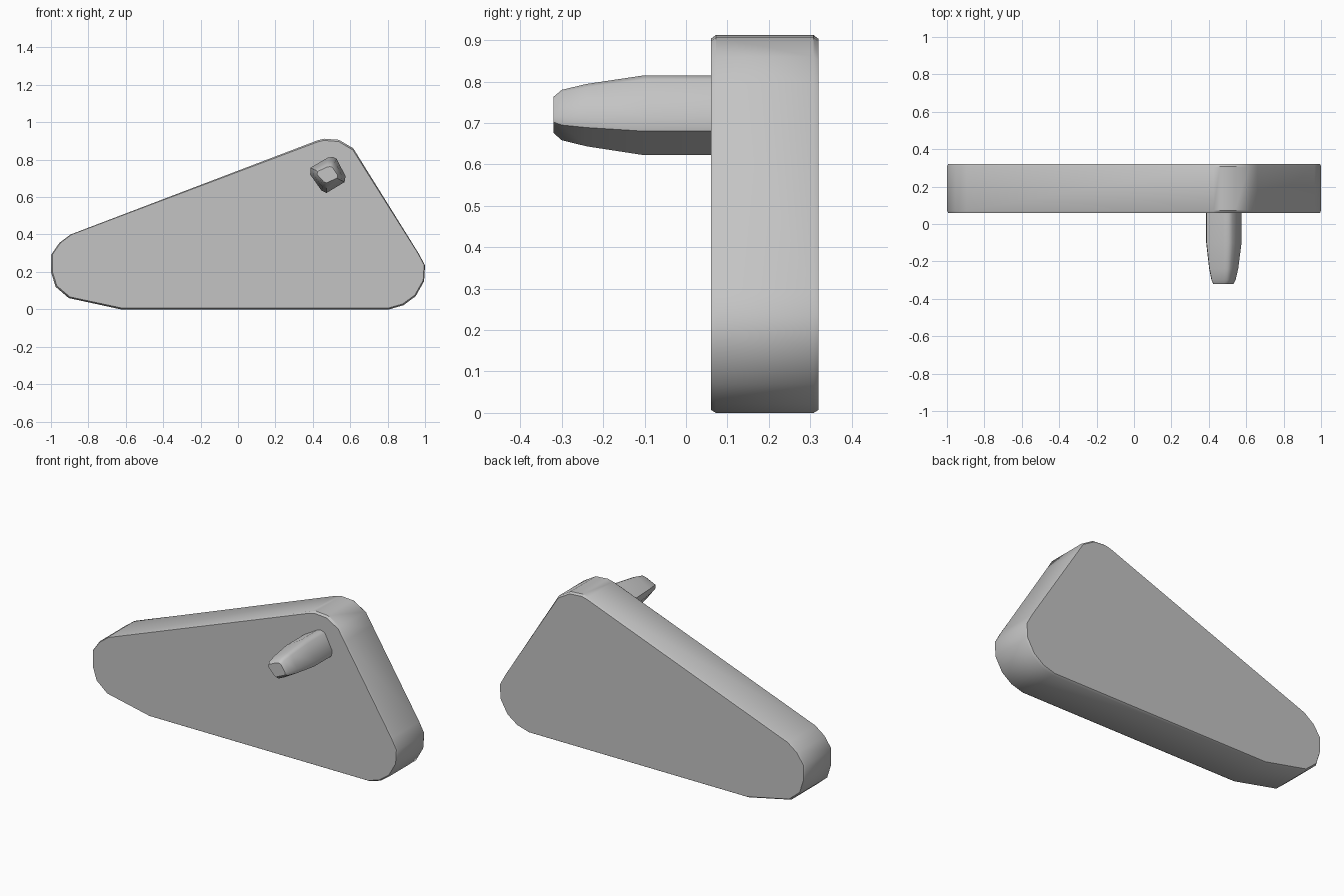
import bpy
import bmesh
import math

cube = bpy.data.objects.get("Cube")
if cube:
    bpy.data.objects.remove(cube, do_unlink=True)

GREY = (0.55, 0.55, 0.55, 1.0)
grey = bpy.data.materials.new("light grey")
grey.use_nodes = True
grey.diffuse_color = GREY
grey.node_tree.nodes["Principled BSDF"].inputs["Base Color"].default_value = GREY


def loft(name, outline, centre, sections, angle):
    """Skin an x-z outline through sections of (y, x scale, z scale)."""
    bm = bmesh.new()
    cx, cz = centre
    rings = [[bm.verts.new((cx + (x - cx) * sx, y, cz + (z - cz) * sz))
              for x, z in outline] for y, sx, sz in sections]
    count = len(outline)
    for a, b in zip(rings, rings[1:]):
        for i in range(count):
            j = (i + 1) % count
            bm.faces.new((a[i], a[j], b[j], b[i]))
    bm.faces.new(rings[0])
    bm.faces.new(rings[-1])
    bmesh.ops.recalc_face_normals(bm, faces=bm.faces)
    mesh = bpy.data.meshes.new(name)
    bm.to_mesh(mesh)
    bm.free()
    mesh.materials.append(grey)
    obj = bpy.data.objects.new(name, mesh)
    bpy.context.collection.objects.link(obj)
    bpy.ops.object.select_all(action='DESELECT')
    obj.select_set(True)
    bpy.context.view_layer.objects.active = obj
    bpy.ops.object.shade_smooth_by_angle(angle=math.radians(angle))
    return obj


# Rounded triangular plate with slightly softened rims
plate_outline = [
    (-1, .20), (-1, .29), (-.955, .355), (-.895, .40),
    (.425, .903), (.46, .912), (.54, .906), (.617, .86), (.66, .79),
    (.965, .30), (1, .235), (.995, .15), (.95, .07), (.885, .022), (.81, 0),
    (-.628, 0), (-.905, .06), (-.975, .12)]
loft("plate", plate_outline, (.15, .4),
     [(.06, .994, .982), (.072, 1, 1), (.308, 1, 1), (.32, .994, .982)], 35)

# Tapered square peg with chamfered corners
peg_outline = [
    (.505, .815), (.527, .805), (.575, .712), (.57, .68),
    (.473, .622), (.447, .634), (.386, .72), (.388, .757), (.478, .81)]
loft("peg", peg_outline, (.475, .72),
     [(-.32, .58, .45), (-.30, .68, .63), (-.24, .82, .78),
      (-.10, 1, 1), (.09, 1, 1)], 40)
